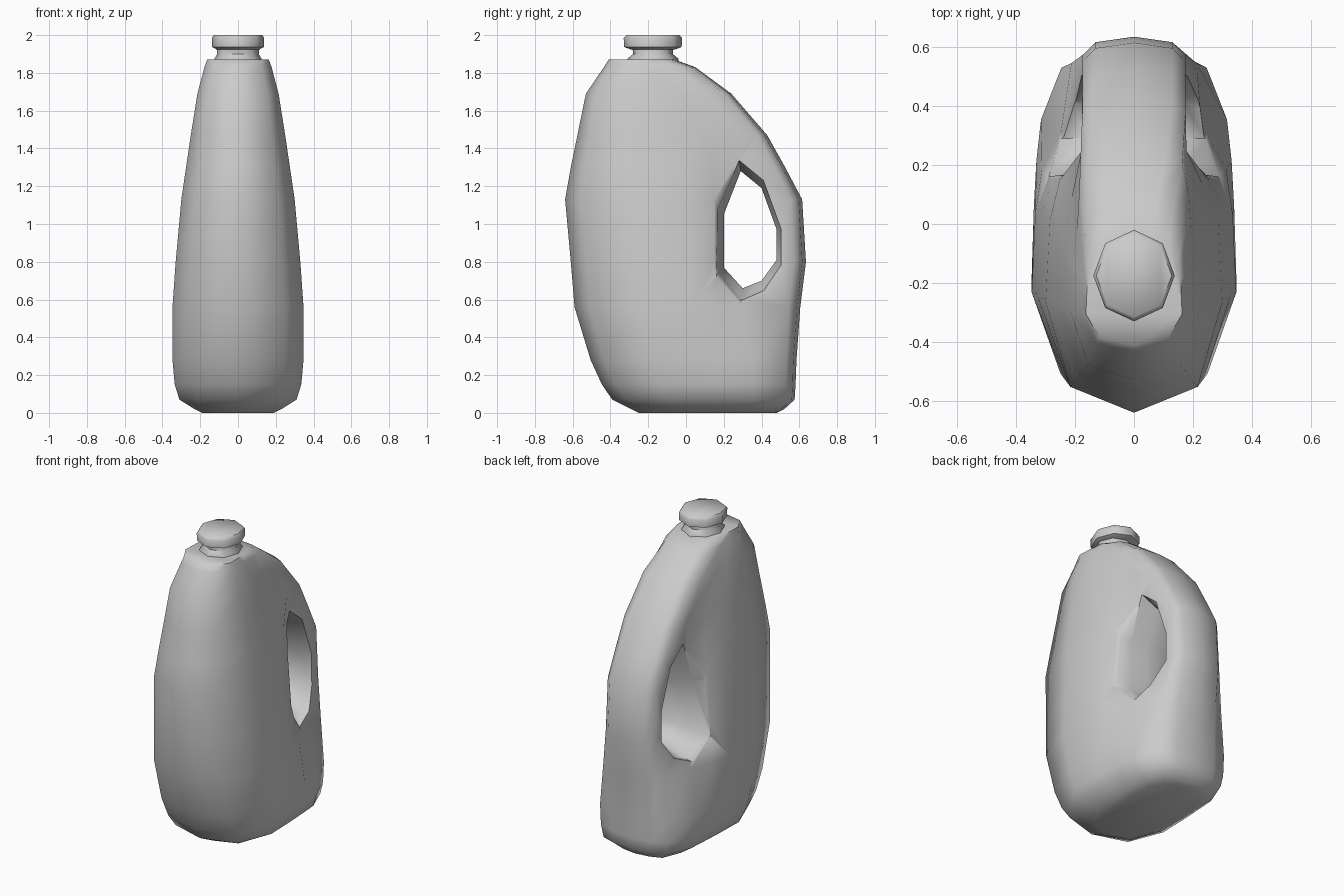
import bpy, bmesh, math

if "Cube" in bpy.data.objects:
    bpy.data.objects.remove(bpy.data.objects["Cube"])


def loft(name, rings):
    """Skin a list of equal-length closed rings and cap both ends."""
    bm = bmesh.new()
    loops = [[bm.verts.new(p) for p in ring] for ring in rings]
    n = len(loops[0])
    for a, b in zip(loops, loops[1:]):
        for i in range(n):
            j = (i + 1) % n
            bm.faces.new((a[i], a[j], b[j], b[i]))
    bm.faces.new(loops[0][::-1])
    bm.faces.new(loops[-1])
    bmesh.ops.recalc_face_normals(bm, faces=bm.faces)
    me = bpy.data.meshes.new(name)
    bm.to_mesh(me)
    bm.free()
    ob = bpy.data.objects.new(name, me)
    bpy.context.collection.objects.link(ob)
    return ob


def smooth(ob, angle):
    bpy.ops.object.select_all(action='DESELECT')
    ob.select_set(True)
    bpy.context.view_layer.objects.active = ob
    bpy.ops.object.shade_smooth_by_angle(angle=math.radians(angle))


def mix(a, b, t):
    return a + (b - a) * t


def section(z, yf, yb, w, k):
    """Horizontal slice: k = 0 is a full body, k = 1 pinches the back into the grip."""
    d = yb - yf
    grip = min(0.175, 0.8 * w)
    half = [
        (0.72 * w, yf + 0.07 * d),
        (w, yf + 0.30 * d),
        (mix(0.98, 0.95, k) * w, yf + 0.52 * d),
        (mix(0.96, 0.84, k) * w, min(mix(0.22, 0.15, k), yf + 0.66 * d)),
        (mix(0.93 * w, grip, k), min(mix(0.36, 0.25, k), yf + 0.82 * d)),
        (mix(0.72 * w, grip, k), yb - 0.05 * d),
        (mix(0.40 * w, 0.13, k), yb - 0.015 * d),
    ]
    right = [(x, y, z) for x, y in half]
    left = [(-x, y, z) for x, y in reversed(half)]
    return [(0, yf, z)] + right + [(0, yb, z)] + left


# Jug body: height, front y, back y, half width, pinch
rows = [
    (0.00, -0.25, 0.48, 0.19, 0),
    (0.02, -0.29, 0.52, 0.23, 0),
    (0.07, -0.39, 0.575, 0.31, 0),
    (0.15, -0.445, 0.58, 0.335, 0),
    (0.28, -0.505, 0.585, 0.347, 0.05),
    (0.56, -0.59, 0.605, 0.347, 0.5),
    (0.80, -0.61, 0.635, 0.33, 1),
    (1.13, -0.64, 0.615, 0.30, 1),
    (1.30, -0.61, 0.525, 0.275, 1),
    (1.47, -0.575, 0.43, 0.25, 0.95),
    (1.69, -0.53, 0.24, 0.215, 0.5),
    (1.83, -0.435, 0.05, 0.178, 0),
    (1.87, -0.41, -0.06, 0.163, 0),
]
body = loft("jug_body", [section(*r) for r in rows])

# Flared handle opening cut through the back
hole = [(0.29, 1.28), (0.40, 1.19), (0.48, 0.97), (0.48, 0.81),
        (0.40, 0.70), (0.30, 0.66), (0.20, 0.77), (0.20, 1.05)]
cy, cz = 0.345, 0.95
flare = [(-0.45, 1.4), (-0.17, 1.17), (-0.07, 1.0), (0.07, 1.0), (0.17, 1.17), (0.45, 1.4)]
cutter = loft("handle_cutter", [
    [(x, cy + (y - cy) * s, cz + (z - cz) * s) for y, z in hole] for x, s in flare])
cutter.hide_render = True

bpy.context.view_layer.objects.active = body
mod = body.modifiers.new("handle_hole", 'BOOLEAN')
mod.operation = 'DIFFERENCE'
mod.solver = 'EXACT'
mod.object = cutter
bpy.ops.object.modifier_apply(modifier=mod.name)
bpy.data.objects.remove(cutter, do_unlink=True)
smooth(body, 65)


def octagon(rx, ry, z):
    return [(rx * math.sin(i * math.pi / 4), -0.175 + ry * math.cos(i * math.pi / 4), z)
            for i in range(8)]


# Neck and screw cap
neck = loft("neck", [octagon(0.125, 0.135, 1.85), octagon(0.125, 0.135, 1.875),
                     octagon(0.11, 0.105, 1.90), octagon(0.115, 0.11, 1.945)])
cap = loft("cap", [octagon(0.115, 0.12, 1.925), octagon(0.138, 0.152, 1.937),
                   octagon(0.138, 0.155, 1.985), octagon(0.128, 0.14, 2.0)])
for part in (neck, cap):
    smooth(part, 50)
